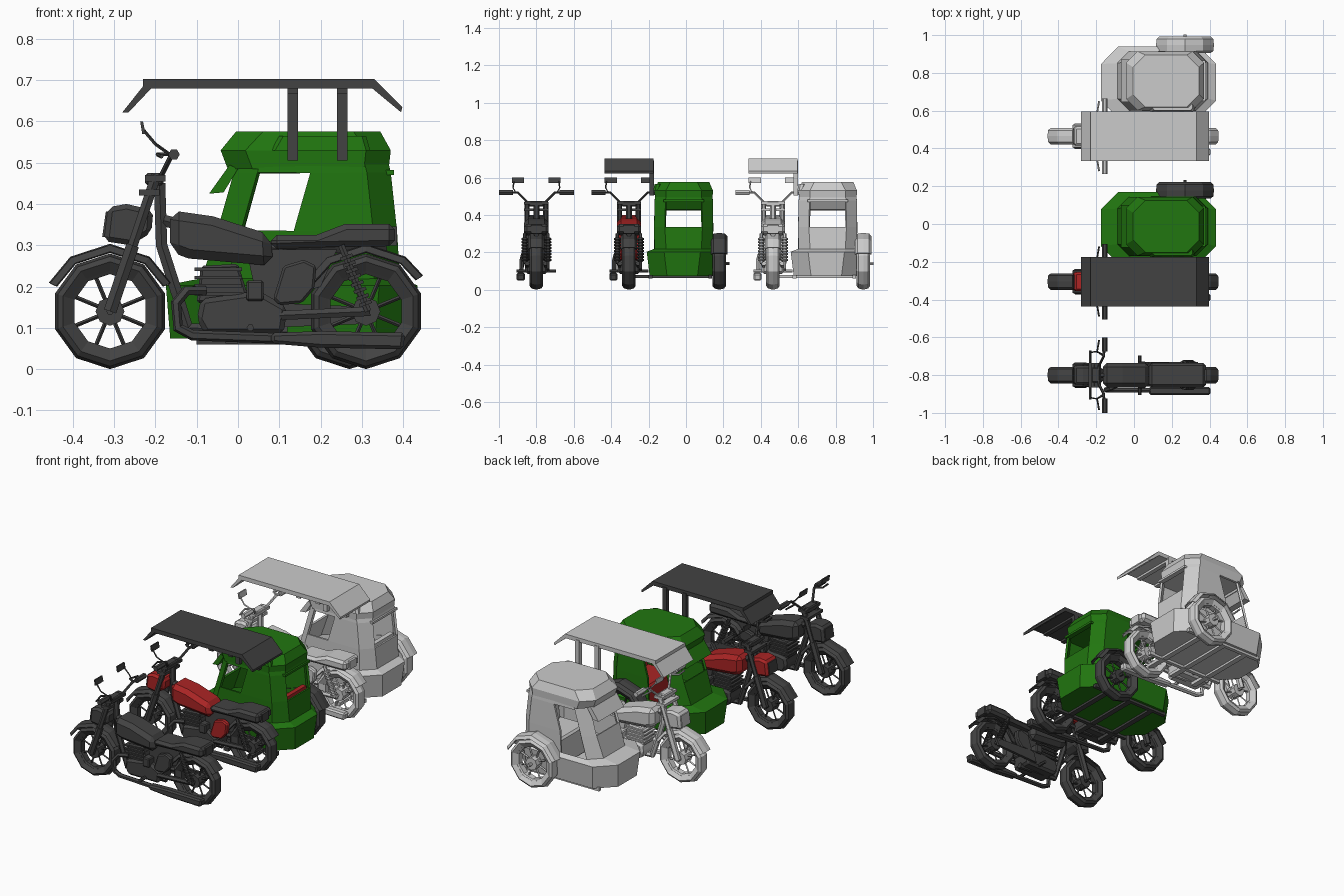
import bpy, bmesh, math

if "Cube" in bpy.data.objects:
    bpy.data.objects.remove(bpy.data.objects["Cube"])

def material(name, rgb):
    m = bpy.data.materials.new(name)
    m.diffuse_color = (*rgb, 1)
    m.use_nodes = True
    m.node_tree.nodes["Principled BSDF"].inputs["Base Color"].default_value = m.diffuse_color
    return m

BLACK = material("charcoal", (0.055, 0.055, 0.055))
GREEN = material("green", (0.015, 0.18, 0.005))
RED = material("red", (0.40, 0.018, 0.018))
GREY = material("light_grey", (0.60, 0.60, 0.60))
OY = 0.0      # y offset of the vehicle being built

def finish(name, me, mat, bevel=0, solid=0):
    ob = bpy.data.objects.new(name, me)
    bpy.context.collection.objects.link(ob)
    ob.location.y = OY
    me.materials.clear()
    me.materials.append(mat)
    bm = bmesh.new()
    bm.from_mesh(me)
    bmesh.ops.recalc_face_normals(bm, faces=bm.faces)
    for f in bm.faces:
        f.smooth = False
        f.material_index = 0
    bm.to_mesh(me)
    bm.free()
    if solid:
        s = ob.modifiers.new("thickness", 'SOLIDIFY')
        s.thickness, s.offset = solid, 0
    if bevel:
        b = ob.modifiers.new("bevel", 'BEVEL')
        b.width, b.segments = bevel, 1
    return ob

def mesh(name, verts, faces, mat, **kw):
    me = bpy.data.meshes.new(name)
    me.from_pydata(verts, [], faces)
    return finish(name, me, mat, **kw)

def prism(name, pts, y0, y1, mat, bevel=0):
    """Side profile (x, z) extruded across y."""
    n = len(pts)
    v = [(x, y, z) for y in (y0, y1) for x, z in pts]
    f = [tuple(range(n)), tuple(range(n, 2 * n))]
    f += [(i, (i + 1) % n, n + (i + 1) % n, n + i) for i in range(n)]
    return mesh(name, v, f, mat, bevel=bevel)

def box(name, x0, x1, y0, y1, z0, z1, mat, bevel=0):
    return prism(name, [(x0, z0), (x1, z0), (x1, z1), (x0, z1)], y0, y1, mat, bevel)

def tubes(name, paths, r, mat, res=1):
    cu = bpy.data.curves.new(name, 'CURVE')
    cu.dimensions = '3D'
    cu.bevel_depth, cu.bevel_resolution, cu.use_fill_caps = r, res, True
    for p in paths:
        s = cu.splines.new('POLY')
        s.points.add(len(p) - 1)
        for q, c in zip(s.points, p):
            q.co = (*c, 1)
    tmp = bpy.data.objects.new("tmp", cu)
    bpy.context.collection.objects.link(tmp)
    bpy.context.view_layer.update()
    me = bpy.data.meshes.new_from_object(tmp.evaluated_get(bpy.context.evaluated_depsgraph_get()))
    bpy.data.objects.remove(tmp)
    return finish(name, me, mat)

def revolve(name, prof, angles, c, mat, closed=True, **kw):
    """(radius, y) profile swept about a y axis through c."""
    v = [(c[0] + r * math.cos(a), c[1] + y, c[2] + r * math.sin(a)) for a in angles for r, y in prof]
    n, m = len(prof), len(angles)
    f = [(i * n + j, i * n + (j + 1) % n, (i + 1) % m * n + (j + 1) % n, (i + 1) % m * n + j)
         for i in range(m if closed else m - 1) for j in range(n if closed else n - 1)]
    return mesh(name, v, f, mat, **kw)

def wheel(c, mat):
    x, y, z = c
    ten = [math.radians(90 + 36 * i) for i in range(10)]
    revolve("tyre", [(.098, -.022), (.12, -.036), (.133, -.026), (.14, 0), (.133, .026), (.12, .036), (.098, .022)],
            ten, c, mat)
    revolve("rim", [(.09, -.016), (.10, -.022), (.10, .022), (.09, .016)], ten, c, mat)
    tubes("hub", [[(x, y - .03, z), (x, y + .03, z)]], .035, mat, 2)
    tubes("axle", [[(x, y - .055, z), (x, y + .055, z)]], .009, mat)
    ang = [math.radians(22.5 + 45 * i) for i in range(8)]
    tubes("spokes", [[(x, y, z), (x + .095 * math.cos(a), y, z + .095 * math.sin(a))] for a in ang], .005, mat, 0)

def fender(c, mat, a0=28, a1=152):
    ang = [math.radians(a) for a in (a0, 54, 90, 126, a1)]
    revolve("mudguard", [(.143, -.042), (.158, -.03), (.161, 0), (.158, .03), (.143, .042)], ang, c, mat,
            closed=False, solid=.005)

def motorcycle(mat, paint):
    for x in (-.31, .31):
        wheel((x, 0, .14), mat)
    fender((-.31, 0, .14), mat, 25, 155)
    fender((.31, 0, .14), mat, 32, 150)
    # body
    prism("fuel_tank", [(-.165, .385), (-.06, .37), (.08, .325), (.085, .25), (-.12, .268), (-.165, .285)],
          -.065, .065, paint, .022)
    prism("seat", [(.08, .29), (.08, .325), (.19, .325), (.26, .352), (.38, .352), (.38, .298), (.2, .295)],
          -.065, .065, mat, .014)
    box("tail_lamp", .355, .385, -.03, .03, .30, .345, mat)
    prism("headlight", [(-.325, .31), (-.315, .392), (-.27, .40), (-.205, .385), (-.21, .33), (-.26, .30)],
          -.05, .05, paint, .012)
    prism("headlight_lens", [(-.329, .32), (-.32, .382), (-.31, .382), (-.319, .32)], -.036, .036, mat)
    box("gauge_cluster", -.225, -.18, -.04, .04, .445, .475, mat, .006)
    # frame and engine
    tubes("frame_down_tube", [[(-.19, 0, .45), (-.185, 0, .30), (-.15, 0, .19), (-.12, 0, .10), (.12, 0, .09)],
                              [(-.18, 0, .36), (.1, 0, .29), (.36, 0, .30)]], .016, mat)
    prism("crankcase", [(-.10, .12), (-.08, .085), (.11, .085), (.12, .15), (.05, .19), (-.09, .17)],
          -.06, .06, mat, .012)
    prism("cylinder", [(-.10, .16), (.03, .16), (-.0, .255), (-.09, .25)], -.042, .042, mat, .006)
    for i in range(4):
        box("cooling_fin", -.105, .01, -.05, .05, .178 + i * .02, .186 + i * .02, mat)
    box("engine_cover", .02, .062, -.072, .072, .165, .215, mat, .005)
    prism("airbox", [(.05, .15), (.2, .2), (.24, .29), (.02, .29)], -.03, .03, mat)
    for s in (-1, 1):
        y0, y1 = sorted((s * .035, s * .066))
        prism("side_cover", [(.085, .17), (.10, .155), (.155, .16), (.185, .195), (.19, .25), (.16, .265), (.11, .25)],
              y0, y1, paint, .006)
        tubes("swingarm", [[(.1, s * .05, .13), (.32, s * .05, .14)]], .013, mat)
        # suspension
        tubes("fork_lower", [[(-.31, s * .05, .14), (-.255, s * .05, .30)]], .018, mat)
        tubes("fork_upper", [[(-.265, s * .05, .27), (-.198, s * .05, .47)]], .014, mat)
        tubes("rear_shock", [[(.315, s * .062, .14), (.25, s * .062, .30)]], .009, mat)
        coil = [(.31 - .0065 * k, s * .062, .155 + .016 * k) for k in range(8)]
        tubes("shock_coils", [[p, (p[0] - .003, p[1], p[2] + .008)] for p in coil], .018, mat)
        # controls
        tubes("handlebar", [[(-.19, 0, .465), (-.185, s * .05, .47), (-.16, s * .10, .52), (-.155, s * .2, .52)]],
              .007, mat)
        tubes("hand_grip", [[(-.155, s * .125, .52), (-.155, s * .2, .52)]], .014, mat)
        tubes("brake_lever", [[(-.165, s * .105, .52), (-.195, s * .125, .52), (-.185, s * .185, .515)]], .005, mat)
        tubes("mirror_stem", [[(-.165, s * .11, .52), (-.2, s * .125, .545), (-.228, s * .12, .578)]], .004, mat, 0)
        prism("mirror", [(-.232, .57), (-.237, .60), (-.23, .60), (-.224, .57)], s * .065, s * .13, mat)
        tubes("foot_peg", [[(.03, s * .04, .10), (.03, s * .105, .10)]], .009, mat)
    for z, x in ((.42, -.215), (.455, -.2)):
        box("fork_clamp", x - .025, x + .025, -.065, .065, z, z + .015, mat)
    # exhaust
    tubes("exhaust_pipe", [[(-.08, -.05, .19), (-.125, -.07, .19), (-.15, -.078, .16), (-.145, -.08, .10),
                            (-.11, -.08, .082), (.16, -.08, .072)]], .013, mat)
    prism("muffler", [(.08, .062), (.2, .052), (.40, .048), (.405, .088), (.2, .092), (.08, .088)],
          -.105, -.062, mat, .008)
    prism("chain_case", [(.06, .10), (.32, .11), (.34, .15), (.08, .16)], .055, .07, mat)

def outline(x0, x1, y0, y1, z, c, xb):
    """Corner-cut plan outline with a door post at xb."""
    return [(x0, y0 + c, z), (x0, y1 - c, z), (x0 + c, y1, z), (xb, y1, z), (x1 - c, y1, z),
            (x1, y1 - c, z), (x1, y0 + c, z), (x1 - c, y0, z), (xb, y0, z), (x0 + c, y0, z)]

def loft(name, rings, mat, holes=(), caps=(), solid=0):
    n = 10
    v = [p for r in rings for p in r]
    f = [(r * n + i, r * n + (i + 1) % n, (r + 1) * n + (i + 1) % n, (r + 1) * n + i)
         for r in range(len(rings) - 1) for i in range(n) if (r, i) not in holes]
    f += [tuple(range(r * n, r * n + n)) for r in caps]
    return mesh(name, v, f, mat, solid=solid)

def sidecar(mat, body, seat):
    # tub and cabin with open windscreen, door, side and rear windows
    loft("sidecar_body", [outline(-.16, .42, -.19, .15, .078, .09, .14),
                          outline(-.17, .43, -.205, .165, .20, .09, .14),
                          outline(-.085, .388, -.165, .14, .215, .06, .13),
                          outline(-.045, .38, -.165, .14, .335, .055, .135),
                          outline(-.005, .365, -.162, .138, .475, .055, .175),
                          outline(.0, .36, -.16, .136, .495, .055, .175)],
         body, holes={(3, 0), (2, 2), (3, 2), (3, 5), (3, 8)}, caps=(0,), solid=.012)
    loft("sidecar_roof", [outline(-.025, .365, -.166, .142, .485, .06, .175),
                          outline(-.042, .37, -.168, .144, .53, .06, .175),
                          outline(-.005, .345, -.15, .125, .575, .065, .175)], body, caps=(0, 2))
    loft("roof_panel", [outline(.08, .32, -.175, -.14, .53, .01, .175),
                        outline(.10, .31, -.168, -.13, .565, .01, .175)], body, caps=(0, 1))
    prism("sun_visor", [(-.07, .425), (-.035, .428), (.0, .485), (-.02, .495)], -.125, .10, body)
    box("rear_ledge", .35, .378, -.12, .095, .47, .482, body)
    # interior bench
    box("bench_seat", .17, .36, -.14, .115, .10, .26, seat, .01)
    prism("bench_back", [(.32, .25), (.365, .25), (.355, .335), (.33, .335)], -.12, .095, seat)
    # chassis
    for x in (-.03, .12, .27):
        box("chassis_beam", x, x + .03, -.30, .14, .062, .08, mat)
    for y in (-.20, .12):
        box("chassis_rail", -.10, .38, y, y + .02, .06, .08, mat)
    wheel((.27, .178, .14), mat)
    fender((.27, .178, .14), mat, 20, 160)
    # rider canopy
    prism("canopy", [(-.28, .622), (-.265, .622), (-.21, .68), (.325, .68), (.395, .622), (.398, .635),
                     (.33, .703), (-.23, .703), (-.23, .685)], -.437, -.175, mat)
    for x in (.12, .24):
        box("canopy_post", x, x + .025, -.195, -.172, .505, .69, mat)
        box("canopy_brace", x, x + .025, -.43, -.18, .668, .682, mat)

# lone motorcycle, then two motorcycles with sidecars
OY = -.80
motorcycle(BLACK, BLACK)
for base, mat, paint, body in ((0, BLACK, RED, GREEN), (.77, GREY, GREY, GREY)):
    OY = base - .305
    motorcycle(mat, paint)
    OY = base
    sidecar(mat, body, paint)
